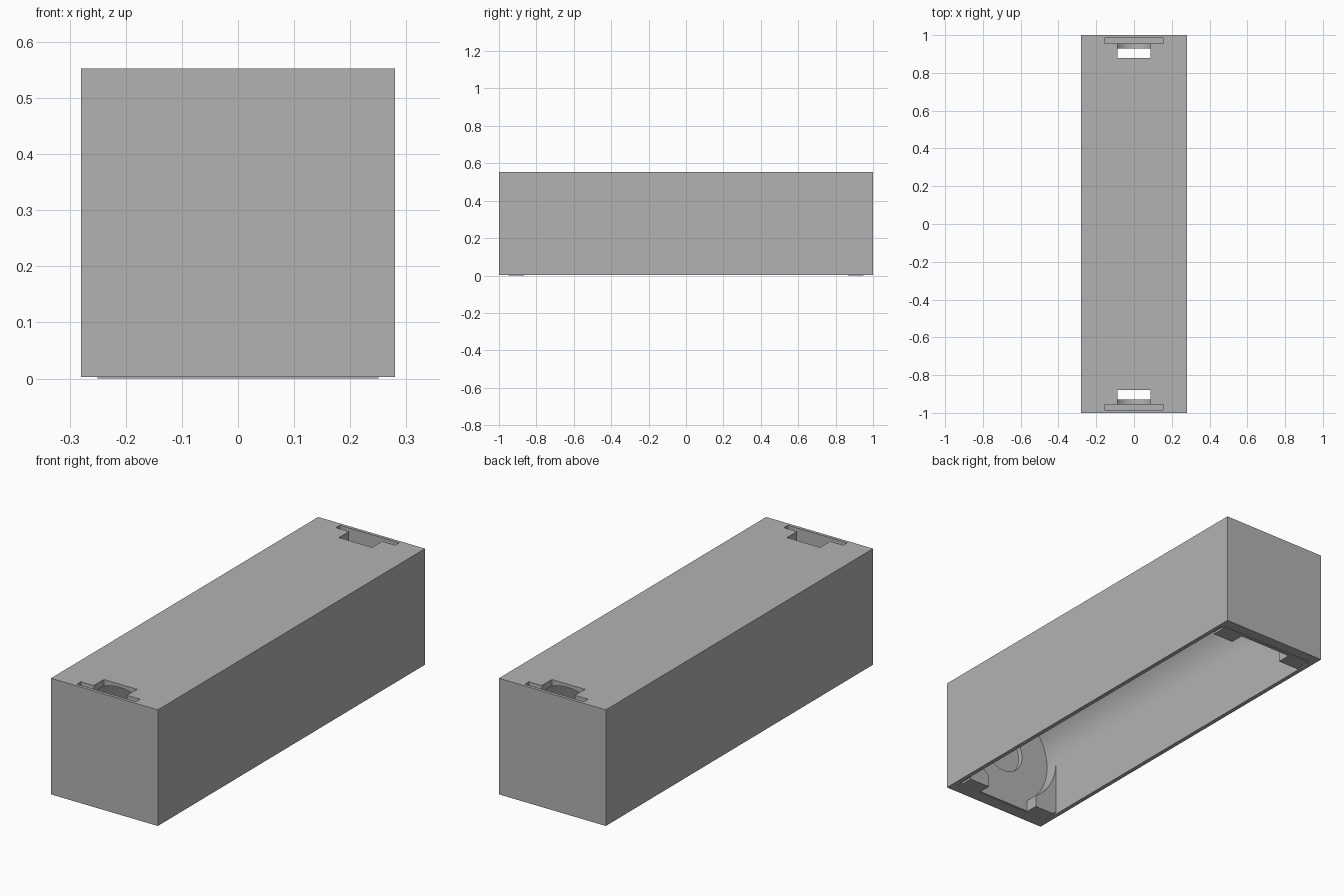
import bpy, bmesh
from math import pi, acos, asin, cos, sin

if "Cube" in bpy.data.objects:
    bpy.data.objects.remove(bpy.data.objects["Cube"], do_unlink=True)

plastic = bpy.data.materials.new("grey plastic")
plastic.use_nodes = True
GREY = (0.45, 0.45, 0.45, 1)
plastic.diffuse_color = GREY
plastic.node_tree.nodes["Principled BSDF"].inputs["Base Color"].default_value = GREY

W, H, FOOT = 0.28, 0.553, 0.003   # half width, height, foot height
AXIS, BORE, END = 0.277, 0.26, 0.93  # cell axis height, radius, half length


def prism(name, outline, y0, y1):
    """Extrude an (x, z) outline from y0 to y1."""
    bm = bmesh.new()
    face = bm.faces.new([bm.verts.new((x, y0, z)) for x, z in outline])
    out = bmesh.ops.extrude_face_region(bm, geom=[face])
    moved = [v for v in out["geom"] if isinstance(v, bmesh.types.BMVert)]
    bmesh.ops.translate(bm, verts=moved, vec=(0, y1 - y0, 0))
    bmesh.ops.recalc_face_normals(bm, faces=bm.faces)
    mesh = bpy.data.meshes.new(name)
    bm.to_mesh(mesh)
    bm.free()
    mesh.materials.append(plastic)
    obj = bpy.data.objects.new(name, mesh)
    bpy.context.collection.objects.link(obj)
    return obj


def box(name, half, z0, z1, y0, y1):
    return prism(name, [(-half, z0), (half, z0), (half, z1), (-half, z1)], y0, y1)


def arc(radius, a0, a1, steps):
    return [(radius * cos(a0 + (a1 - a0) * i / steps),
             AXIS + radius * sin(a0 + (a1 - a0) * i / steps)) for i in range(steps + 1)]


def smooth(obj):
    bpy.ops.object.select_all(action="DESELECT")
    obj.select_set(True)
    bpy.context.view_layer.objects.active = obj
    bpy.ops.object.shade_smooth_by_angle(angle=pi / 6)


# Case and the arched trough for the cell
case = box("case", W, FOOT, H, -1, 1)
cutters = [prism("trough_cutter", arc(BORE, 0, pi, 48) + [(-BORE, -0.1), (BORE, -0.1)], -END, END)]

# Contact slots, keyholes in the end walls and openings in the roof
HOLE, NECK = 0.11, 0.087
for s in (-1, 1):
    cutters.append(box("slot_cutter", 0.155, 0.12, 0.7, s * 0.955, s * 0.985))
    key = arc(HOLE, pi - acos(NECK / HOLE), 2 * pi + acos(NECK / HOLE), 36)
    cutters.append(prism("keyhole_cutter", key + [(NECK, 0.7), (-NECK, 0.7)], s * 0.88, s * 0.97))

for cutter in cutters:
    cutter.hide_render = True
    mod = case.modifiers.new(cutter.name, "BOOLEAN")
    mod.operation = "DIFFERENCE"
    mod.solver = "EXACT"
    mod.object = cutter
    bpy.context.view_layer.objects.active = case
    bpy.ops.object.modifier_apply(modifier=mod.name)
for cutter in cutters:
    bpy.data.objects.remove(cutter, do_unlink=True)
smooth(case)

# Curved retaining clips at the four lower corners, and the end feet
TIP = 0.14
for end, s in (("front", -1), ("back", 1)):
    for side, m in (("right", -1), ("left", 1)):
        curve = arc(BORE, 0, -acos(TIP / BORE), 16)
        outline = [(0.27, AXIS)] + curve + [(TIP, 0), (0.25, 0), (0.25, 0.01), (0.27, 0.01)]
        clip = prism(f"{end}_{side}_clip", [(m * x, z) for x, z in outline], s * 0.867, s * 0.935)
        smooth(clip)
    box(f"{end}_foot", 0.25, 0, 0.05, s * 0.935, s * 0.95)
